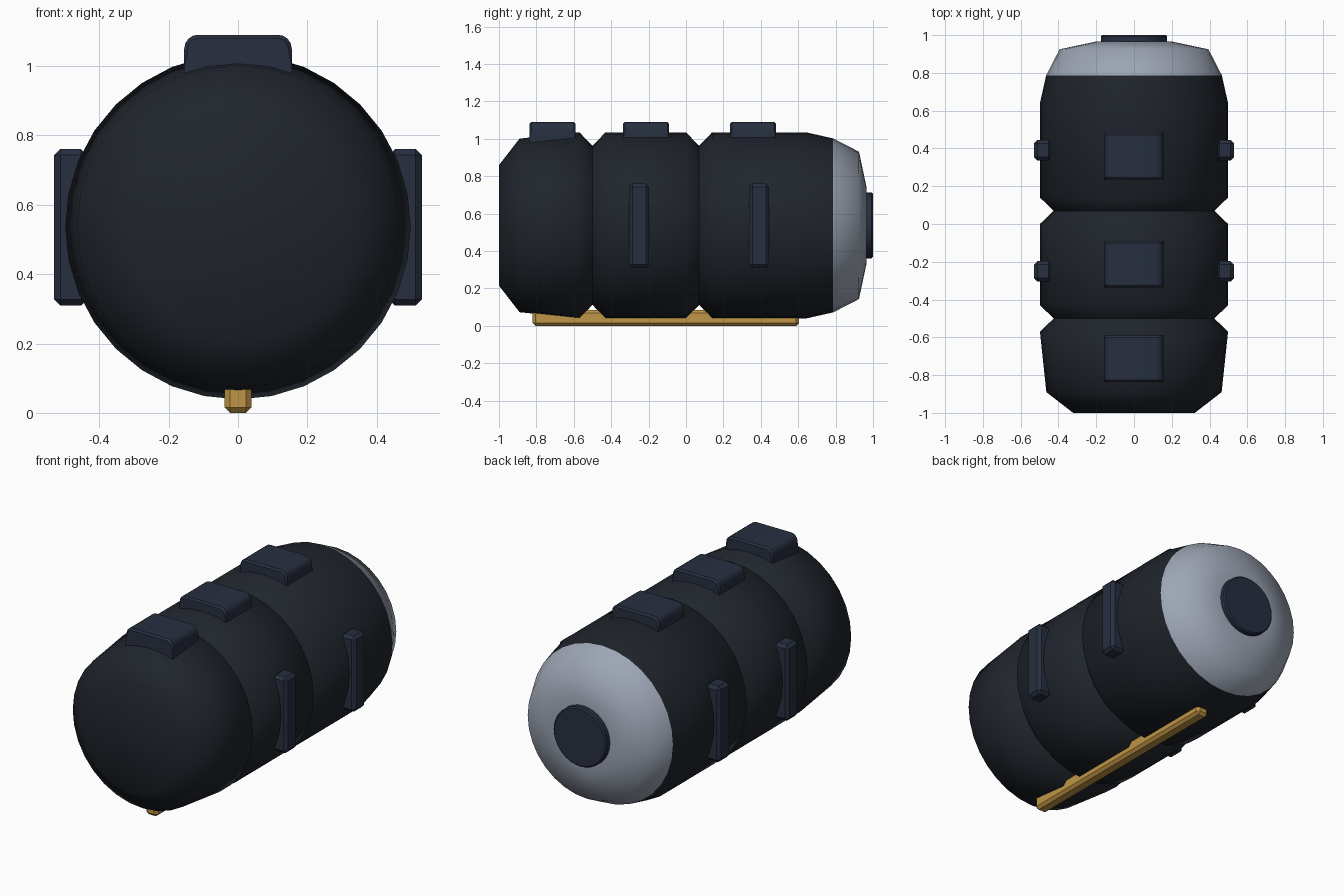
import bpy, bmesh
from math import sin, cos, tau, radians

if "Cube" in bpy.data.objects:
    bpy.data.objects.remove(bpy.data.objects["Cube"])

CZ = 0.537   # height of the barrel axis


def material(name, rgb):
    m = bpy.data.materials.new(name)
    m.diffuse_color = (*rgb, 1)
    m.use_nodes = True
    m.node_tree.nodes["Principled BSDF"].inputs["Base Color"].default_value = m.diffuse_color
    return m


DARK = material("dark_shell", (0.014, 0.018, 0.025))
NAVY = material("navy_trim", (0.020, 0.028, 0.050))
GREY = material("grey_metal", (0.34, 0.38, 0.46))
GOLD = material("gold", (0.52, 0.30, 0.06))


def finish(bm, name, mat, angle):
    bmesh.ops.recalc_face_normals(bm, faces=bm.faces)
    me = bpy.data.meshes.new(name)
    bm.to_mesh(me)
    bm.free()
    ob = bpy.data.objects.new(name, me)
    bpy.context.collection.objects.link(ob)
    me.materials.append(mat)
    bpy.ops.object.select_all(action='DESELECT')
    ob.select_set(True)
    bpy.context.view_layer.objects.active = ob
    bpy.ops.object.shade_smooth_by_angle(angle=radians(angle))
    return ob


def lathe(name, profile, mat, angle, sides=32):
    """Spin (y, radius) points around the barrel axis and close both ends."""
    bm = bmesh.new()
    rings = [[bm.verts.new((r * cos(tau * i / sides), y, CZ + r * sin(tau * i / sides)))
              for i in range(sides)] for y, r in profile]
    for a, b in zip(rings, rings[1:]):
        for i in range(sides):
            j = (i + 1) % sides
            bm.faces.new((a[i], a[j], b[j], b[i]))
    bm.faces.new(rings[0])
    bm.faces.new(rings[-1])
    return finish(bm, name, mat, angle)


def box(name, lo, hi, mat, bevel, segments=1):
    """Bevelled box between two corners."""
    bm = bmesh.new()
    bmesh.ops.create_cube(bm, size=1)
    for v in bm.verts:
        v.co = [(l + h) / 2 + c * (h - l) for l, h, c in zip(lo, hi, v.co)]
    bmesh.ops.bevel(bm, geom=bm.edges[:], offset=bevel, segments=segments,
                    profile=0.5, affect='EDGES')
    return finish(bm, name, mat, 30)


# Barrel shell with two V grooves
lathe("barrel_shell", [(-1.0, 0.322), (-0.89, 0.464), (-0.57, 0.498), (-0.5, 0.425),
                       (-0.43, 0.498), (0.0, 0.498), (0.07, 0.425), (0.14, 0.498),
                       (0.64, 0.498), (0.787, 0.465)], DARK, 60)

# Domed metal rear cap and its round plug
lathe("rear_cap", [(0.787, 0.465), (0.925, 0.394), (0.965, 0.205)], GREY, 60)
lathe("rear_plug", [(0.93, 0.176), (0.992, 0.176), (1.0, 0.168)], NAVY, 30)

# Pads along the top, rounded at the sides
for n, y in enumerate((-0.713, -0.213, 0.358)):
    bm = bmesh.new()
    bmesh.ops.create_cube(bm, size=1)
    for v in bm.verts:
        v.co = (v.co.x * 0.31, y + v.co.y * 0.246, 1.02 + v.co.z * 0.14)
    long_edges = [e for e in bm.edges
                  if all(v.co.z > 1.05 for v in e.verts)
                  and abs(e.verts[0].co.x - e.verts[1].co.x) < 0.01]
    bmesh.ops.bevel(bm, geom=long_edges, offset=0.04, segments=4,
                    profile=0.5, affect='EDGES')
    ends = [e for e in bm.edges if e.calc_face_angle(0) > radians(60)
            and min(v.co.z for v in e.verts) > 1.0]
    bmesh.ops.bevel(bm, geom=ends, offset=0.01, segments=1, affect='EDGES')
    finish(bm, f"top_pad_{n + 1}", NAVY, 30)

# Upright ribs on both sides
for n, y in enumerate((-0.251, 0.391)):
    for side, x0, x1 in (("left", -0.53, -0.435), ("right", 0.435, 0.53)):
        box(f"{side}_rib_{n + 1}", (x0, y - 0.054, 0.309), (x1, y + 0.054, 0.761), NAVY, 0.018)

# Rail under the barrel
box("bottom_rail", (-0.039, -0.82, 0.0), (0.039, 0.605, 0.085), GOLD, 0.016)
